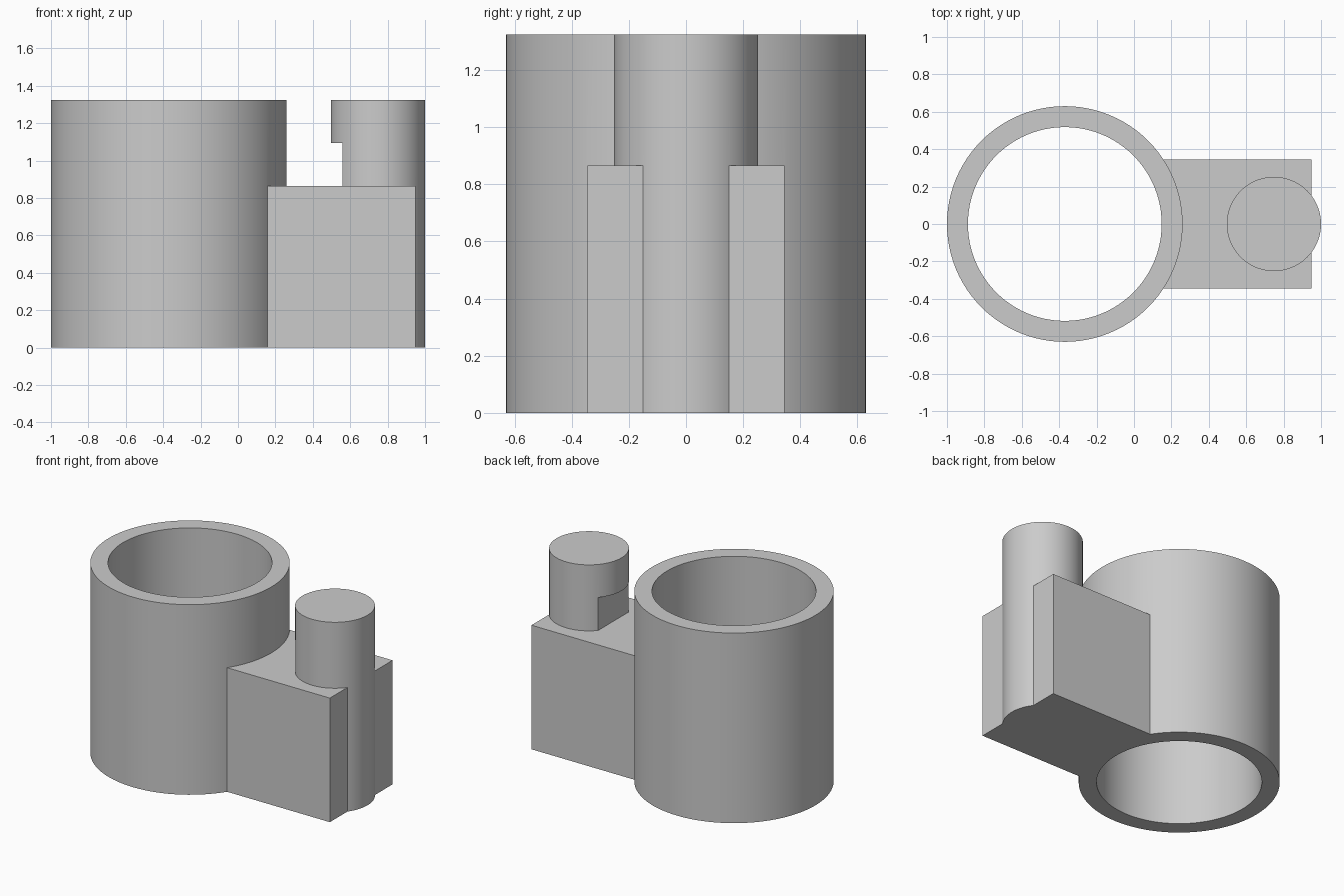
import bpy
from math import radians

cube = bpy.data.objects.get("Cube")
if cube:
    bpy.data.objects.remove(cube, do_unlink=True)

HEIGHT = 1.325
BLOCK_TOP = 0.865
NOTCH_TOP = 1.095
RING_X, PIN_X = -0.37, 0.748

grey = bpy.data.materials.new("plain grey")
grey.use_nodes = True
colour = (0.6, 0.6, 0.6, 1)
grey.diffuse_color = colour
grey.node_tree.nodes["Principled BSDF"].inputs["Base Color"].default_value = colour


def finish(name):
    obj = bpy.context.object
    obj.name = name
    obj.data.materials.append(grey)
    return obj


def cylinder(name, x, radius, low, high):
    bpy.ops.mesh.primitive_cylinder_add(
        vertices=96, radius=radius, depth=high - low, location=(x, 0, (low + high) / 2))
    return finish(name)


def box(name, x0, x1, half_y, low, high):
    bpy.ops.mesh.primitive_cube_add(size=1, location=((x0 + x1) / 2, 0, (low + high) / 2))
    bpy.context.object.scale = (x1 - x0, 2 * half_y, high - low)
    bpy.ops.object.transform_apply(location=False, rotation=False, scale=True)
    return finish(name)


def combine(target, tool, operation):
    """Apply a boolean and remove the tool object."""
    mod = target.modifiers.new(operation.title(), 'BOOLEAN')
    mod.operation, mod.solver, mod.object = operation, 'EXACT', tool
    bpy.context.view_layer.objects.active = target
    bpy.ops.object.modifier_apply(modifier=mod.name)
    bpy.data.objects.remove(tool, do_unlink=True)


# Pin with a flat notch on the side facing the sleeve
pin = cylinder("pin", PIN_X, 0.252, 0, HEIGHT)
combine(pin, box("notch_cutter", 0.4, 0.56, 0.4, BLOCK_TOP, NOTCH_TOP), 'DIFFERENCE')

# Sleeve, mounting block and pin joined into one solid
body = cylinder("sleeve_with_block_and_pin", RING_X, 0.63, 0, HEIGHT)
combine(body, box("block", 0, 0.95, 0.345, 0, BLOCK_TOP), 'UNION')
combine(body, pin, 'UNION')

# Open bore through the sleeve
combine(body, cylinder("bore_cutter", RING_X, 0.518, -0.1, HEIGHT + 0.1), 'DIFFERENCE')

bpy.ops.object.select_all(action='DESELECT')
body.select_set(True)
bpy.context.view_layer.objects.active = body
bpy.ops.object.shade_smooth_by_angle(angle=radians(30))
